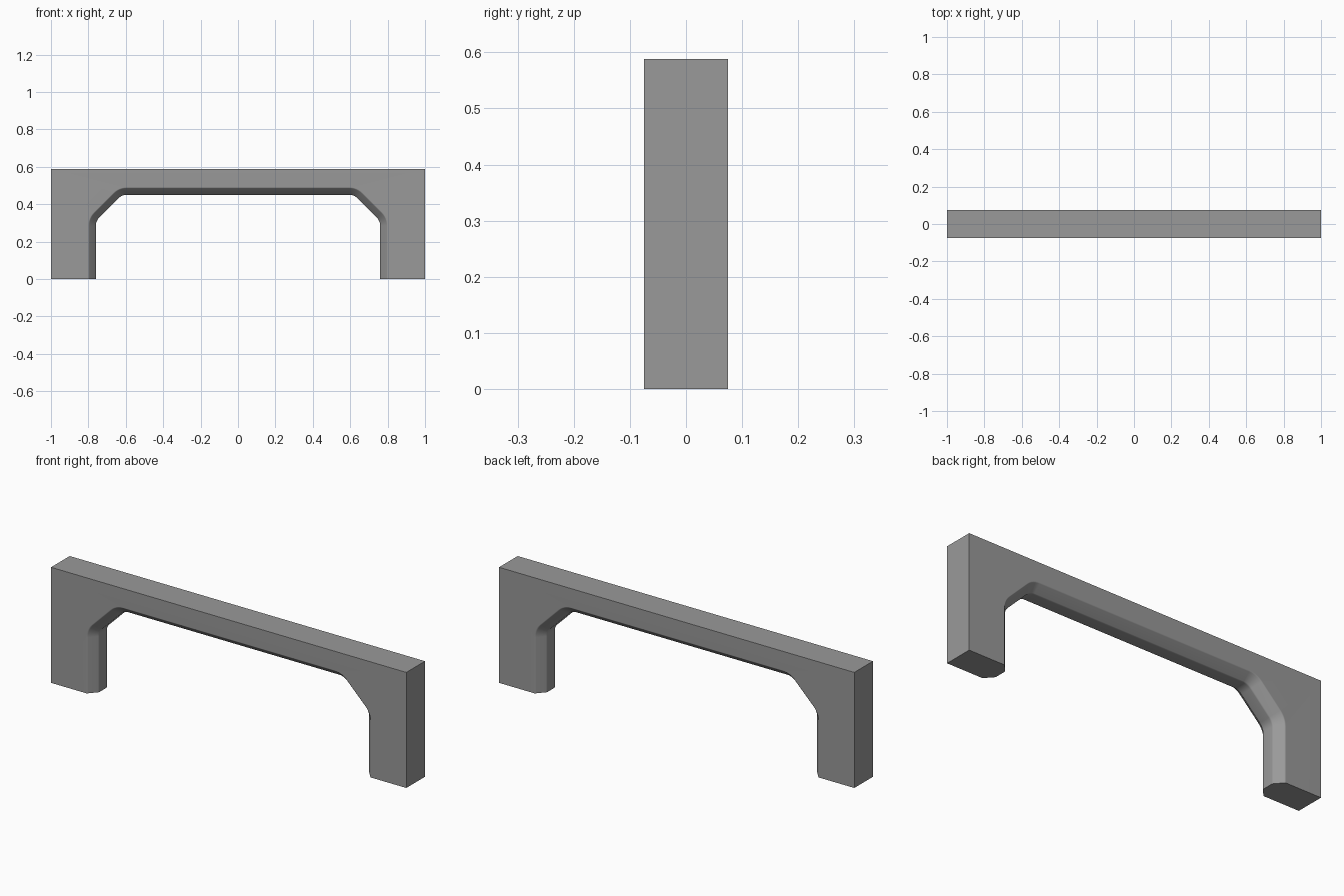
import bpy, bmesh
from math import pi, cos, sin, tan, radians

if "Cube" in bpy.data.objects:
    bpy.data.objects.remove(bpy.data.objects["Cube"])

HALF_W, HEIGHT = 1.0, 0.588
R, STEPS = 0.06, 6
T = R * tan(pi / 8)
# Centres of the two rounded corners on the left half of the opening
CORNERS = [((-0.76 + R, 0.31 - T), pi), ((-0.62 + T, 0.45 - R), 3 * pi / 4)]
# Chamfer section through the thickness: (y, outward offset of the opening)
HALF_SECTION = [(0.075, 0.041), (0.071, 0.035), (0.035, 0.003), (0.028, 0.0)]
SECTION = [(-y, d) for y, d in HALF_SECTION] + HALF_SECTION[::-1]


def opening(d):
    """Opening outline grown by d, from the left foot to the right foot."""
    left = [(-0.76 - d, 0.0)]
    for (cx, cz), start in CORNERS:
        for i in range(STEPS + 1):
            a = start - pi / 4 * i / STEPS
            left.append((cx + (R + d) * cos(a), cz + (R + d) * sin(a)))
    return left + [(-x, z) for x, z in reversed(left)]


bm = bmesh.new()
rings = [[bm.verts.new((x, y, z)) for x, z in opening(d)] for y, d in SECTION]

# Chamfered inside of the arch
for a, b in zip(rings, rings[1:]):
    for i in range(len(a) - 1):
        bm.faces.new((a[i], a[i + 1], b[i + 1], b[i]))

# Square outside corners: right foot, right top, left top, left foot
outline = [(HALF_W, 0), (HALF_W, HEIGHT), (-HALF_W, HEIGHT), (-HALF_W, 0)]
front, back = [[bm.verts.new((x, y, z)) for x, z in outline]
               for y in (-0.075, 0.075)]
for i in range(3):
    bm.faces.new((front[i], front[i + 1], back[i + 1], back[i]))

# Front and back faces: two legs and a lintel each
mid = len(rings[0]) // 2
for ring, o in ((rings[0], front), (rings[-1], back)):
    bm.faces.new(ring[:mid] + [o[2], o[3]])
    bm.faces.new(ring[mid:] + [o[0], o[1]])
    bm.faces.new((ring[mid - 1], ring[mid], o[1], o[2]))

# Undersides of the feet
for k, o in ((0, 3), (-1, 0)):
    bm.faces.new([r[k] for r in rings] + [back[o], front[o]])

bmesh.ops.recalc_face_normals(bm, faces=bm.faces)
mesh = bpy.data.meshes.new("arch_frame")
bm.to_mesh(mesh)
bm.free()
obj = bpy.data.objects.new("arch_frame", mesh)
bpy.context.collection.objects.link(obj)

# Dark grey finish
mat = bpy.data.materials.new("dark_grey")
mat.diffuse_color = (0.32, 0.32, 0.32, 1)
mat.use_nodes = True
mat.node_tree.nodes["Principled BSDF"].inputs["Base Color"].default_value = mat.diffuse_color
mesh.materials.append(mat)

# Smooth the softened chamfers while the large faces stay flat
bpy.context.view_layer.objects.active = obj
obj.select_set(True)
bpy.ops.object.shade_smooth_by_angle(angle=radians(45))
weighted = obj.modifiers.new("flat_large_faces", 'WEIGHTED_NORMAL')
weighted.keep_sharp = True
